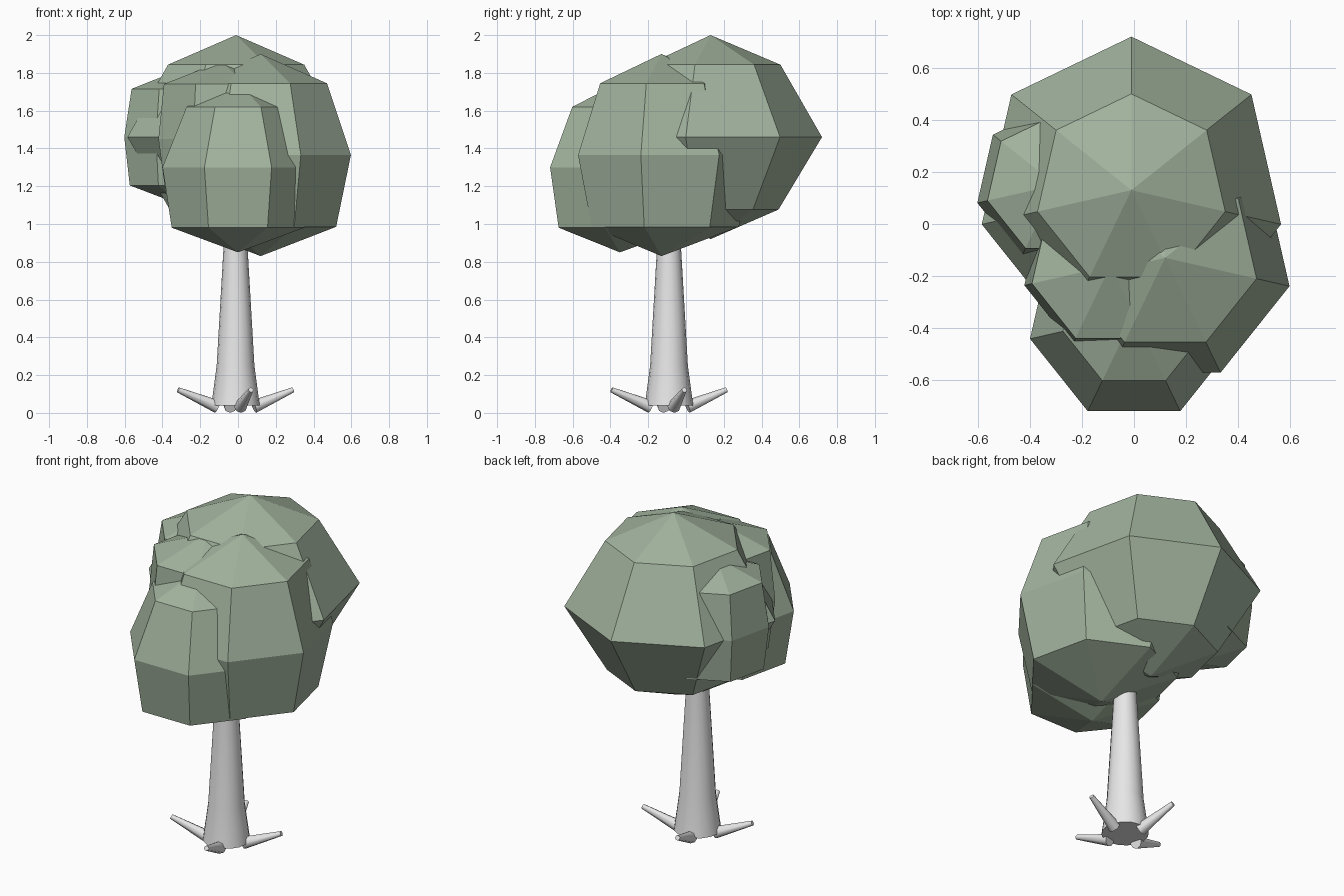
import bpy
import bmesh
from math import sin, cos, radians, tau
from mathutils import Vector

default = bpy.data.objects.get("Cube")
if default:
    bpy.data.objects.remove(default, do_unlink=True)


def make_material(name, rgb):
    mat = bpy.data.materials.new(name)
    mat.use_nodes = True
    colour = (*rgb, 1)
    mat.diffuse_color = colour
    mat.node_tree.nodes["Principled BSDF"].inputs["Base Color"].default_value = colour
    return mat


sage = make_material("sage green", (0.36, 0.45, 0.34))
pale = make_material("pale bark", (0.8, 0.8, 0.8))


def lathe(name, centre, profile, sides, mat, smooth=False):
    """Turn a top-to-bottom profile of (radius, z) about a vertical axis."""
    bm = bmesh.new()
    rings = []
    for r, z in profile:
        count = sides if r else 1
        rings.append([bm.verts.new((centre[0] + r * cos(radians(90) + tau * i / sides),
                                    centre[1] + r * sin(radians(90) + tau * i / sides), z))
                      for i in range(count)])
    for a, b in zip(rings, rings[1:]):
        for i in range(sides):
            j = (i + 1) % sides
            corners = [a[i % len(a)], b[i % len(b)], b[j % len(b)], a[j % len(a)]]
            bm.faces.new(list(dict.fromkeys(corners)))
    for ring in (rings[0], rings[-1]):
        if len(ring) > 1:
            bm.faces.new(ring)
    bmesh.ops.recalc_face_normals(bm, faces=bm.faces)
    return finish(name, bm, mat, smooth)


def finish(name, bm, mat, smooth):
    mesh = bpy.data.meshes.new(name)
    bm.to_mesh(mesh)
    bm.free()
    mesh.materials.append(mat)
    obj = bpy.data.objects.new(name, mesh)
    bpy.context.collection.objects.link(obj)
    if smooth:
        bpy.ops.object.select_all(action="DESELECT")
        obj.select_set(True)
        bpy.context.view_layer.objects.active = obj
        bpy.ops.object.shade_smooth_by_angle(angle=radians(50))
    return obj


# Leaf clumps: faceted seven-sided balls (name, centre, half height, ring radii)
clumps = [
    ("back_foliage", (-0.01, 0.13, 1.46), 0.54, (0.37, 0.59, 0.36)),
    ("middle_foliage", (0.12, -0.13, 1.365), 0.535, (0.36, 0.49, 0.41)),
    ("front_foliage", (0, -0.35, 1.30), 0.45, (0.28, 0.41, 0.36)),
    ("upper_foliage", (-0.09, -0.16, 1.45), 0.41, (0.31, 0.34, 0.30)),
    ("side_foliage", (-0.30, 0.15, 1.46), 0.36, (0.27, 0.31, 0.28)),
]
for name, (x, y, z), h, radii in clumps:
    levels = (z + 0.71 * h, z, z - 0.71 * h)
    profile = [(0, z + h), *zip(radii, levels), (0, z - h)]
    lathe(name, (x, y), profile, 7, sage)

# Tapered trunk with a flared foot
axis = Vector((-0.013, -0.09, 0))
lathe("trunk", axis, [(0.058, 1.05), (0.064, 0.87), (0.1, 0.25), (0.128, 0.04)],
      16, pale, smooth=True)

# Four thin roots rising outward
for k, side in enumerate(("left", "back", "right", "front")):
    angle = radians(15 + 90 * k)
    out = Vector((cos(angle), sin(angle), 0))
    start = axis + out * 0.1 + Vector((0, 0, 0.033))
    tip = axis + out * 0.315 + Vector((0, 0, 0.122))
    along = tip - start
    bm = bmesh.new()
    bmesh.ops.create_cone(bm, cap_ends=True, segments=8, radius1=0.035,
                          radius2=0.014, depth=along.length)
    turn = along.to_track_quat("Z", "Y").to_matrix().to_4x4()
    turn.translation = (start + tip) / 2
    bmesh.ops.transform(bm, matrix=turn, verts=bm.verts)
    finish(side + "_root", bm, pale, smooth=True)
